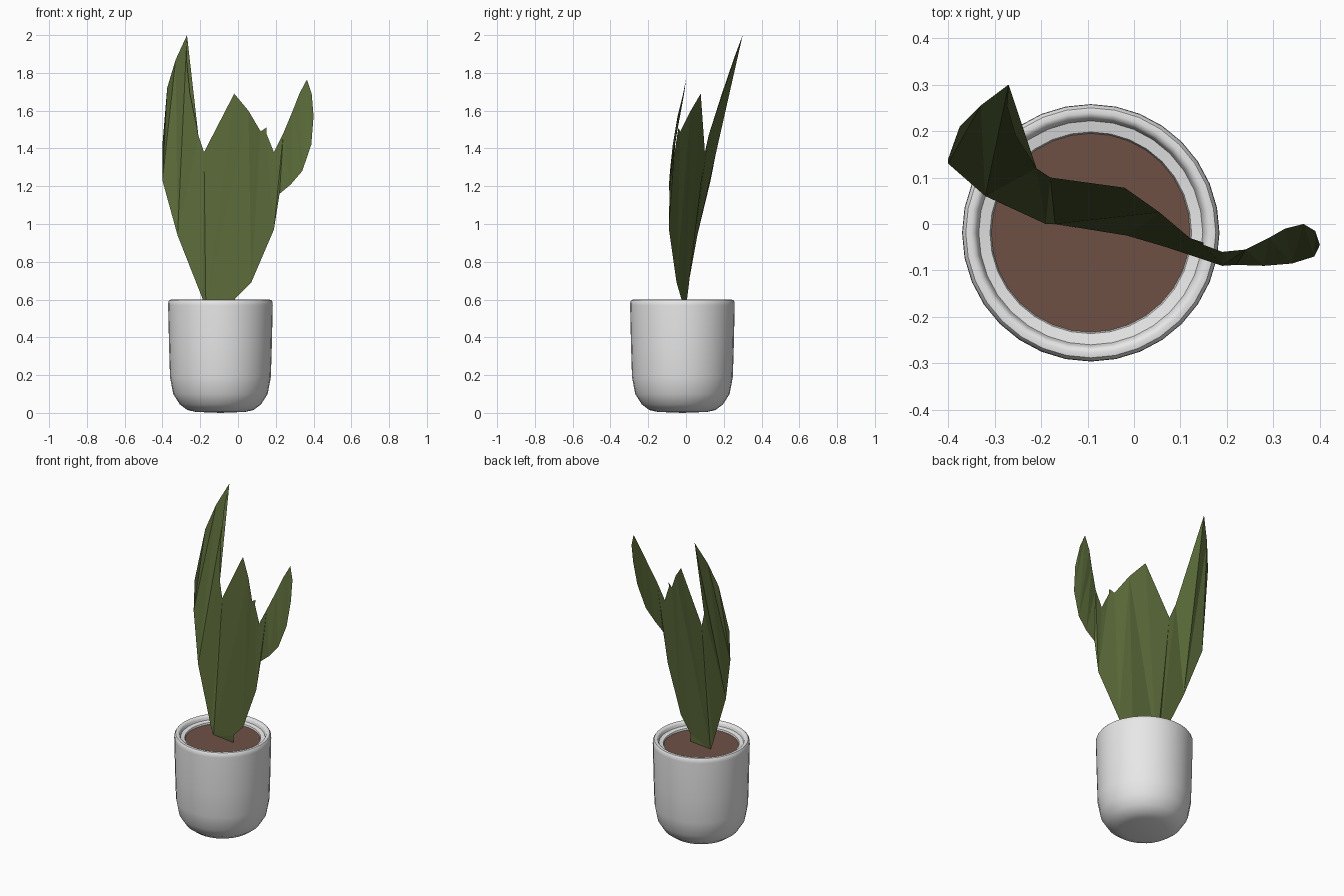
import bpy, bmesh, math

if "Cube" in bpy.data.objects:
    bpy.data.objects.remove(bpy.data.objects["Cube"], do_unlink=True)

CENTRE = (-0.093, -0.019, 0)
SEGMENTS = 32


def material(name, rgb):
    m = bpy.data.materials.new(name)
    m.use_nodes = True
    m.diffuse_color = (*rgb, 1)
    m.node_tree.nodes["Principled BSDF"].inputs["Base Color"].default_value = (*rgb, 1)
    return m


def finish(name, bm, mat, smooth=False):
    mesh = bpy.data.meshes.new(name)
    bm.to_mesh(mesh)
    bm.free()
    ob = bpy.data.objects.new(name, mesh)
    bpy.context.collection.objects.link(ob)
    mesh.materials.append(mat)
    if smooth:
        bpy.ops.object.select_all(action="DESELECT")
        ob.select_set(True)
        bpy.context.view_layer.objects.active = ob
        bpy.ops.object.shade_smooth_by_angle(angle=math.radians(40))
    return ob


ceramic = material("white ceramic", (0.8, 0.8, 0.8))
earth = material("brown soil", (0.158, 0.081, 0.06))
green = material("leaf green", (0.10, 0.14, 0.04))

# Pot: profile of radius and height, from the base centre over the lip to the soil
profile = [(0, 0), (0.13, 0.005), (0.175, 0.015), (0.215, 0.045), (0.25, 0.1),
           (0.267, 0.19), (0.272, 0.35), (0.277, 0.57), (0.276, 0.588), (0.269, 0.598),
           (0.258, 0.6), (0.249, 0.596), (0.245, 0.588), (0.241, 0.575),
           (0.217, 0.57), (0.211, 0.55)]
bm = bmesh.new()
verts = [bm.verts.new((r, 0, z)) for r, z in profile]
edges = [bm.edges.new(pair) for pair in zip(verts, verts[1:])]
bmesh.ops.spin(bm, geom=verts + edges, cent=(0, 0, 0), axis=(0, 0, 1),
               angle=math.tau, steps=SEGMENTS, use_duplicate=False)
bmesh.ops.remove_doubles(bm, verts=bm.verts, dist=0.0005)
bmesh.ops.recalc_face_normals(bm, faces=bm.faces)
pot = finish("pot", bm, ceramic, smooth=True)
pot.location = CENTRE

# Soil disc
bm = bmesh.new()
bmesh.ops.create_circle(bm, cap_ends=True, segments=SEGMENTS, radius=0.214)
soil = finish("soil", bm, earth)
soil.location = (CENTRE[0], CENTRE[1], 0.56)

# Leaf: one thin sheet, outlined from the front and then bent in depth (x, y, z)
outline = [
    (-0.17, 0.0, 0.555), (-0.19, 0.0, 0.61), (-0.32, 0.06, 0.94),
    # tall left tip
    (-0.40, 0.13, 1.23), (-0.40, 0.14, 1.42), (-0.375, 0.21, 1.72),
    (-0.33, 0.255, 1.87), (-0.27, 0.30, 2.0), (-0.274, 0.255, 1.88),
    (-0.255, 0.19, 1.69), (-0.21, 0.12, 1.47), (-0.18, 0.10, 1.38),
    # middle tip with a small notch
    (-0.02, 0.078, 1.69), (0.055, 0.025, 1.60), (0.12, -0.03, 1.49),
    (0.15, -0.04, 1.51), (0.15, -0.045, 1.48), (0.19, -0.06, 1.38),
    # curved right tip
    (0.24, -0.055, 1.48), (0.29, -0.03, 1.6), (0.325, -0.01, 1.69),
    (0.365, 0.0, 1.765), (0.39, -0.015, 1.69), (0.40, -0.045, 1.57),
    (0.388, -0.07, 1.42), (0.34, -0.085, 1.28), (0.28, -0.09, 1.21),
    (0.22, -0.088, 1.16), (0.19, -0.09, 0.97), (0.07, -0.05, 0.69),
    (-0.015, -0.025, 0.605), (-0.015, -0.022, 0.555)]
bm = bmesh.new()
verts = [bm.verts.new((x, 0, z)) for x, y, z in outline]
face = bm.faces.new(verts)
bmesh.ops.triangulate(bm, faces=[face])
for v, (x, y, z) in zip(verts, outline):
    v.co.y = y
finish("leaf", bm, green)
